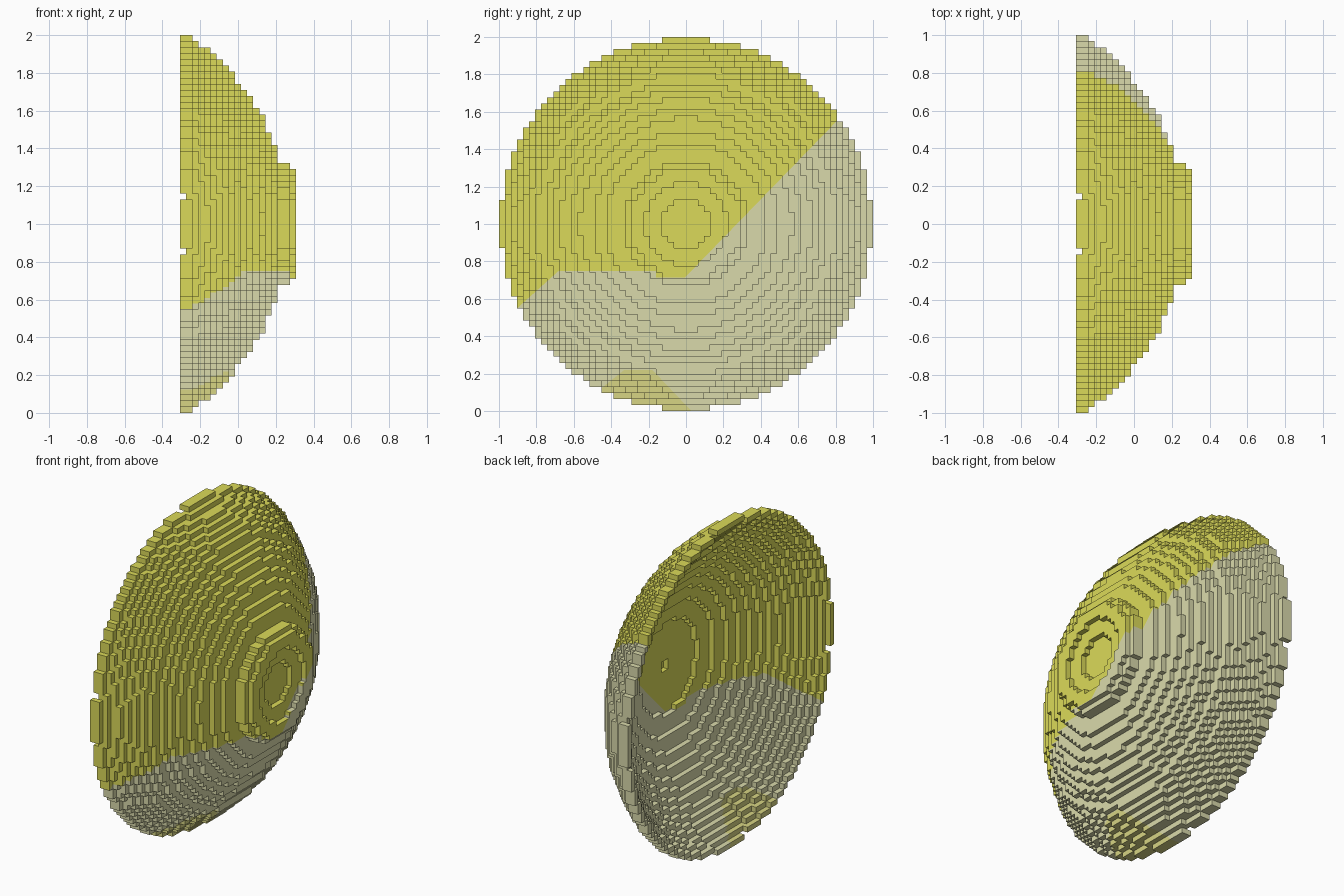
import bpy, bmesh, math
from mathutils import Vector

cube = bpy.data.objects.get("Cube")
if cube:
    bpy.data.objects.remove(cube, do_unlink=True)

N = 62                 # cells across the dish
U = 2.0 / N            # cell size
LAYERS = 19            # cells deep along x
X0 = -LAYERS * U / 2

# Outer radius of every dish layer, in cells, from the open rim to the back
OUTER = [30.78, 30.75, 30.0, 29.4, 28.7, 27.8, 27.0, 26.1,
         25.0, 23.5, 22.4, 20.9, 19.3, 17.6, 15.5, 13.4]
# Inner and outer radius of the hub layers: closed plate, then a hollow ring
HUB = [(0, 10.2), (4.2, 10.2), (6.9, 9.3)]


def make_material(name, color):
    m = bpy.data.materials.new(name)
    m.use_nodes = True
    m.diffuse_color = (*color, 1)
    bsdf = m.node_tree.nodes["Principled BSDF"]
    bsdf.inputs["Base Color"].default_value = (*color, 1)
    bsdf.inputs["Roughness"].default_value = 0.8
    return m


MATS = [make_material("olive_yellow", (0.71, 0.70, 0.10)),
        make_material("stone_grey", (0.70, 0.70, 0.41)),
        make_material("faded_yellow", (0.68, 0.66, 0.23))]


def radii(i):
    """Inner and outer radius of a layer; the hollow is a spherical cap."""
    if i < len(OUTER):
        return math.sqrt(max(0, 39.013 ** 2 - (i + 25) ** 2)), OUTER[i]
    return HUB[i - len(OUTER)]


def build_cells():
    cells = set()
    for i in range(LAYERS):
        lo, hi = radii(i)
        for j in range(N):
            for k in range(N):
                r = math.hypot(j + 0.5 - N / 2, k + 0.5 - N / 2)
                if lo <= r <= hi:
                    cells.add((i, j, k))
    return cells


def paint(y, z):
    """Colour regions, projected straight through the dish."""
    if z < 0.22 and z < 0.22 + 0.8 * (y + 0.33) and z < 0.22 - 1.05 * (y + 0.18):
        return 2
    low = z < 0.715 or (z < 0.75 and y < -0.17) or z < 0.72 + 1.03 * y
    return 1 if low and z < 0.75 + 0.9 * (y + 0.68) else 0


# Straight paint borders: a point (y, z), the border's slope,
# and the stretch of y that it covers
BORDERS = [(0, 0.715, 0, -0.2, 0.05), (0, 0.75, 0, -0.75, -0.1),
           (0, 0.72, 1.03, -0.05, 0.9), (-0.68, 0.75, 0.9, -1, -0.6),
           (0, 0.22, 0, -0.4, -0.1), (-0.33, 0.22, 0.8, -0.52, -0.28),
           (-0.18, 0.22, -1.05, -0.22, 0.06)]


def build_part(name, cells, layers):
    """Mesh of the exposed cell sides, cut and coloured along the borders."""
    bm = bmesh.new()
    corners = {}

    def vert(p):
        if p not in corners:
            corners[p] = bm.verts.new((X0 + p[0] * U, p[1] * U - 1, p[2] * U))
        return corners[p]

    for c in cells:
        if c[0] not in layers:
            continue
        for axis in range(3):
            for side in (0, 1):
                near = list(c)
                near[axis] += 2 * side - 1
                if tuple(near) in cells:
                    continue
                a, b = (axis + 1) % 3, (axis + 2) % 3
                ring = []
                for da, db in ((0, 0), (1, 0), (1, 1), (0, 1)):
                    p = list(c)
                    p[axis] += side
                    p[a] += da
                    p[b] += db
                    ring.append(vert(tuple(p)))
                bm.faces.new(ring if side else ring[::-1])

    # Cut the faces so the paint borders run straight
    for y, z, slope, y0, y1 in BORDERS:
        faces = [f for f in bm.faces if y0 < f.calc_center_median().y < y1]
        geom = set(faces)
        for f in faces:
            geom.update(f.edges)
            geom.update(f.verts)
        if geom:
            bmesh.ops.bisect_plane(bm, geom=list(geom), dist=1e-5,
                                   plane_co=Vector((0, y, z)),
                                   plane_no=Vector((0, -slope, 1)).normalized())
    for f in bm.faces:
        m = f.calc_center_median()
        f.material_index = paint(m.y, m.z)

    mesh = bpy.data.meshes.new(name)
    bm.to_mesh(mesh)
    bm.free()
    for m in MATS:
        mesh.materials.append(m)
    obj = bpy.data.objects.new(name, mesh)
    bpy.context.collection.objects.link(obj)


all_cells = build_cells()
build_part("dish_shell", all_cells, range(len(OUTER)))
build_part("hub_ring", all_cells, range(len(OUTER), LAYERS))
